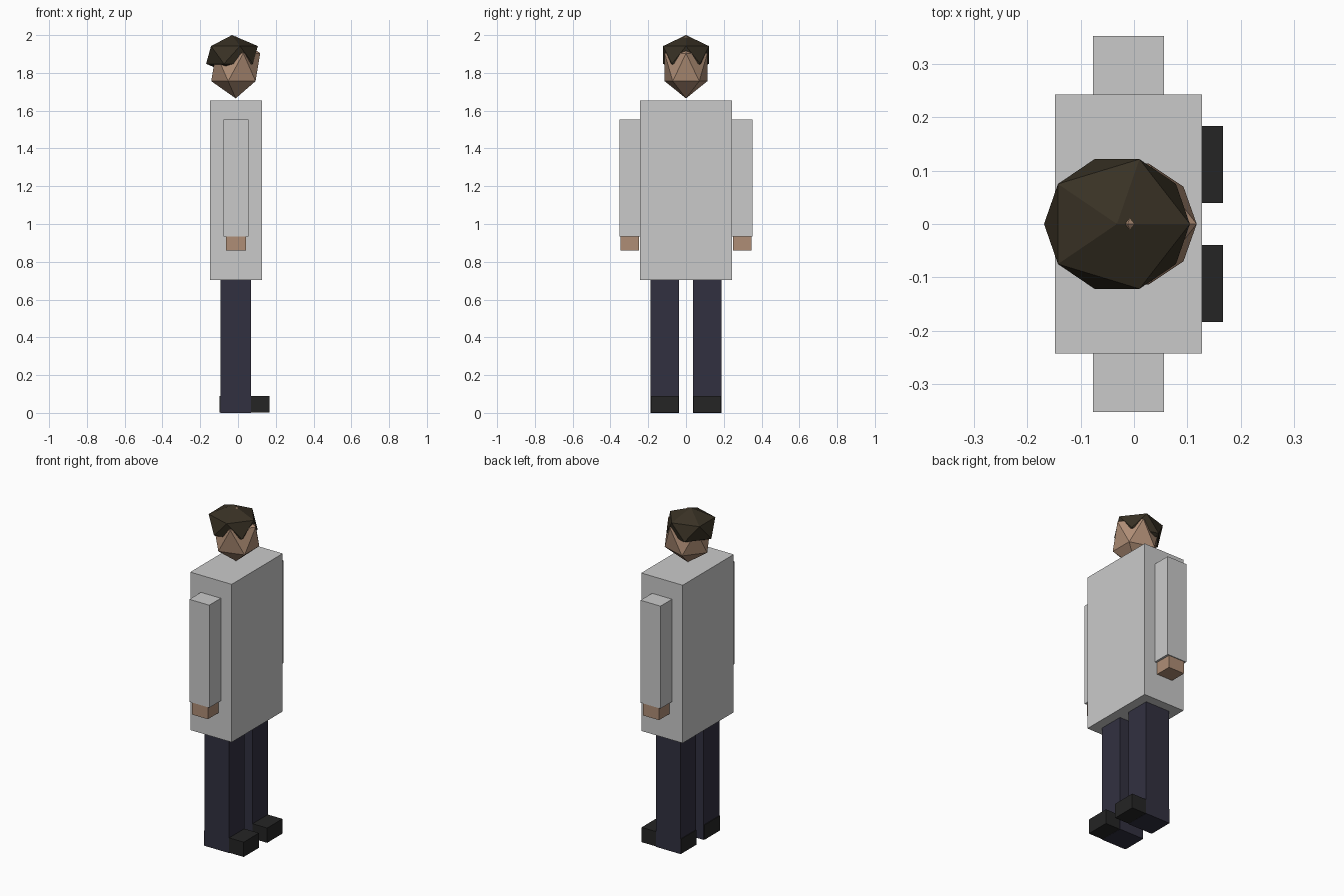
import bpy

if "Cube" in bpy.data.objects:
    bpy.data.objects.remove(bpy.data.objects["Cube"])

def material(name, rgb):
    m = bpy.data.materials.new(name)
    m.diffuse_color = (*rgb, 1)
    m.use_nodes = True
    m.node_tree.nodes["Principled BSDF"].inputs["Base Color"].default_value = m.diffuse_color
    return m

GREY = material("coat grey", (0.59, 0.59, 0.59))
SKIN = material("skin tan", (0.43, 0.27, 0.18))
NAVY = material("trouser navy", (0.031, 0.030, 0.051))
BLACK = material("shoe black", (0.018, 0.018, 0.018))
HAIR = material("hair brown", (0.040, 0.031, 0.018))

def finish(name, mat, scale):
    o = bpy.context.object
    o.name = name
    o.scale = scale
    o.data.materials.append(mat)
    bpy.ops.object.transform_apply(location=False, rotation=False, scale=True)

def box(name, mat, x, y, z):
    """Box from (min, max) ranges."""
    r = (x, y, z)
    bpy.ops.mesh.primitive_cube_add(size=1, location=[(a + b) / 2 for a, b in r])
    finish(name, mat, [b - a for a, b in r])

def ico(name, mat, centre, radii):
    """Stretched icosahedron."""
    bpy.ops.mesh.primitive_ico_sphere_add(subdivisions=1, radius=1, location=centre)
    finish(name, mat, radii)

# Torso
box("torso", GREY, (-0.148, 0.128), (-0.243, 0.243), (0.704, 1.655))

# Limbs, mirrored across y (the figure faces +x)
for side, s in (("left", 1), ("right", -1)):
    def span(a, b):
        return tuple(sorted((s * a, s * b)))
    box(side + "_sleeve", GREY, (-0.077, 0.056), span(0.243, 0.353), (0.935, 1.552))
    box(side + "_hand", SKIN, (-0.064, 0.043), span(0.248, 0.348), (0.86, 0.94))
    box(side + "_leg", NAVY, (-0.093, 0.07), span(0.036, 0.187), (0, 0.71))
    box(side + "_shoe", BLACK, (-0.097, 0.167), span(0.039, 0.184), (0.001, 0.09))

# Head with overlapping hair cap
ico("head", SKIN, (-0.012, 0, 1.83), (0.145, 0.133, 0.165))
ico("hair", HAIR, (-0.032, 0, 1.895), (0.153, 0.143, 0.105))
